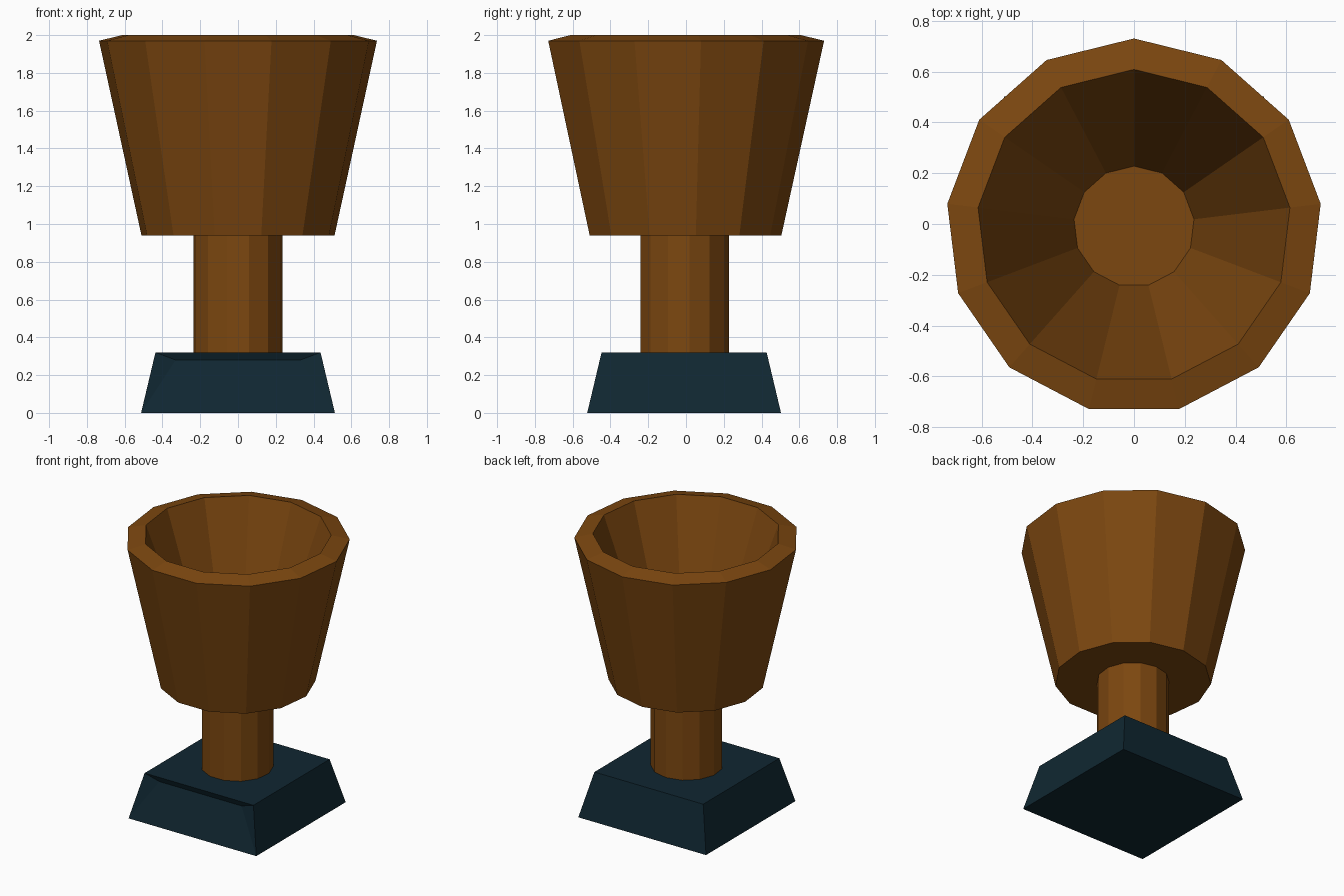
import bpy
import bmesh
from math import cos, sin, pi, tau

cube = bpy.data.objects.get("Cube")
if cube:
    bpy.data.objects.remove(cube, do_unlink=True)

SIDES = 13
CENTRE_Y = -0.01


def material(name, rgb):
    mat = bpy.data.materials.new(name)
    mat.use_nodes = True
    mat.diffuse_color = (*rgb, 1)
    mat.node_tree.nodes["Principled BSDF"].inputs["Base Color"].default_value = (*rgb, 1)
    return mat


def finish(name, bm, mat):
    bmesh.ops.recalc_face_normals(bm, faces=bm.faces)
    mesh = bpy.data.meshes.new(name)
    bm.to_mesh(mesh)
    bm.free()
    mesh.materials.append(mat)
    obj = bpy.data.objects.new(name, mesh)
    bpy.context.collection.objects.link(obj)
    return obj


def lathe(name, profile, mat):
    """Faceted turning of (radius, height) points, capped at both ends."""
    bm = bmesh.new()
    rings = []
    for r, z in profile:
        angles = [pi / 2 + tau * i / SIDES for i in range(SIDES)]
        rings.append([bm.verts.new((r * cos(a), CENTRE_Y + r * sin(a), z)) for a in angles])
    for low, high in zip(rings, rings[1:]):
        for i in range(SIDES):
            j = (i + 1) % SIDES
            bm.faces.new((low[i], low[j], high[j], high[i]))
    bm.faces.new(rings[0][::-1])
    bm.faces.new(rings[-1])
    return finish(name, bm, mat)


wood = material("brown wood", (0.202, 0.063, 0.005))
slate = material("dark blue slate", (0.005, 0.020, 0.031))

# Stem and hollow cup turned as one piece
lathe("stem_and_cup", [(0.238, 0.31), (0.238, 0.94), (0.515, 0.94),
                       (0.741, 1.97), (0.619, 2.0), (0.238, 0.95)], wood)

# Tapered square base
bm = bmesh.new()
bottom, top = [
    [bm.verts.new((sx * half, CENTRE_Y + sy * half, z))
     for sx, sy in ((-1, -1), (1, -1), (1, 1), (-1, 1))]
    for half, z in ((0.513, 0), (0.437, 0.32))]
bm.faces.new(bottom[::-1])
bm.faces.new(top)
for i in (1, 2, 3):
    j = (i + 1) % 4
    bm.faces.new((bottom[i], bottom[j], top[j], top[i]))

# Front of the base, undercut below its top edge
left_in, right_in = [bm.verts.new((x, -0.43, 0.28)) for x in (-0.33, 0.33)]
bm.faces.new((top[0], left_in, right_in, top[1]))
bm.faces.new((bottom[0], bottom[1], right_in, left_in))
bm.faces.new((bottom[0], left_in, top[0]))
bm.faces.new((bottom[1], top[1], right_in))
finish("base", bm, slate)
